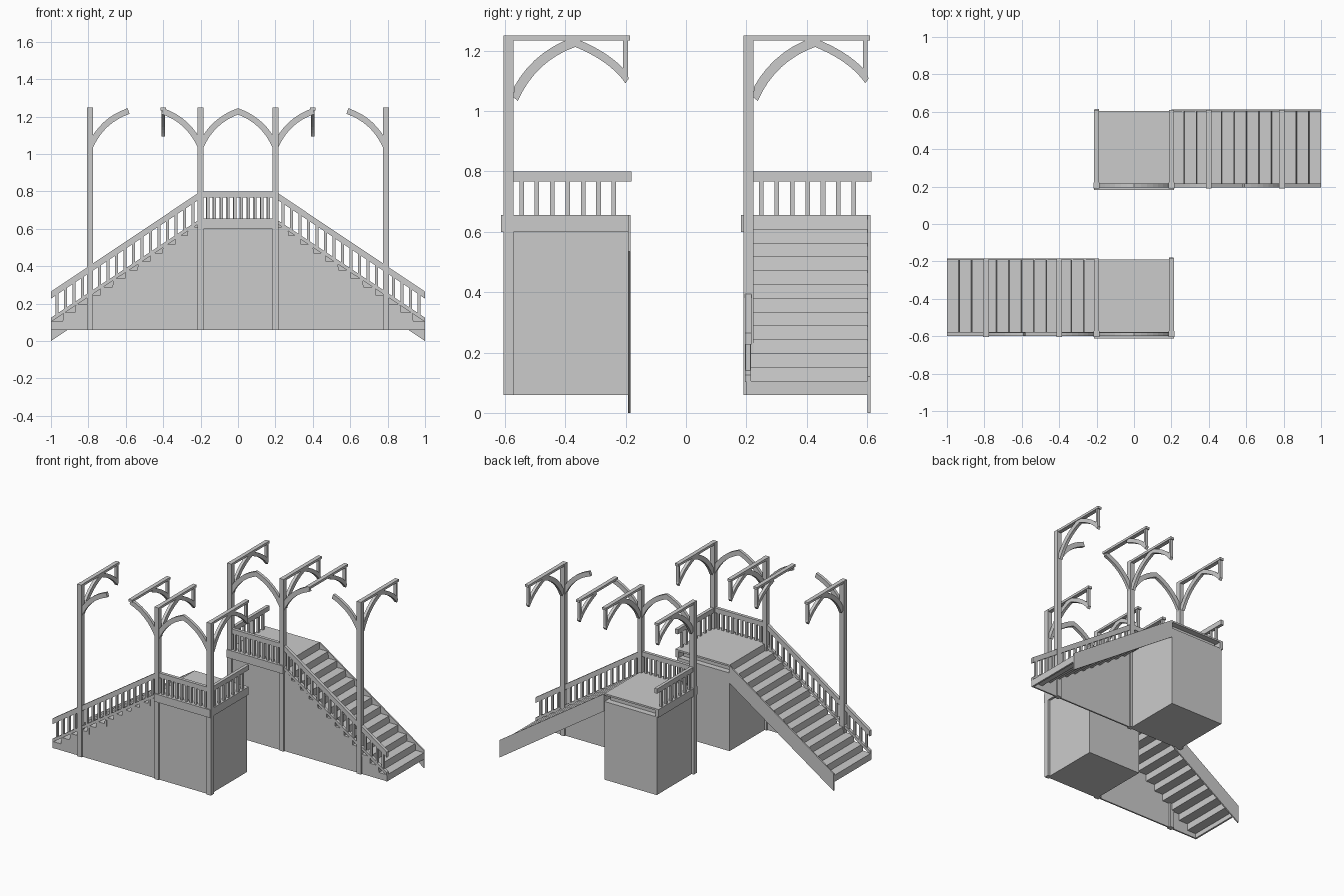
import bpy, bmesh
from mathutils import Vector

cube = bpy.data.objects.get("Cube")
if cube:
    bpy.data.objects.remove(cube)

mat = bpy.data.materials.new("plain grey")
mat.use_nodes = True
GREY = (0.6, 0.6, 0.6, 1)
mat.diffuse_color = GREY
mat.node_tree.nodes["Principled BSDF"].inputs["Base Color"].default_value = GREY


def prism(axis, pts, lo, hi):
    """Outline in the plane across the axis, extruded from lo to hi."""
    def at(p, d):
        return (d, p[0], p[1]) if axis == "x" else (p[0], d, p[1])
    return [at(p, lo) for p in pts], [at(p, hi) for p in pts]


def box(x0, x1, y0, y1, z0, z1):
    return prism("y", [(x0, z0), (x1, z0), (x1, z1), (x0, z1)], y0, y1)


def build(name, solids, flip, dy):
    """Make one object out of several prisms, mirrored in x if flip is -1."""
    bm = bmesh.new()
    for lower, upper in solids:
        a = [bm.verts.new((flip * x, y + dy, z)) for x, y, z in lower]
        b = [bm.verts.new((flip * x, y + dy, z)) for x, y, z in upper]
        bm.faces.new(a)
        bm.faces.new(b[::-1])
        n = len(a)
        for i in range(n):
            j = (i + 1) % n
            bm.faces.new((a[i], b[i], b[j], a[j]))
    bmesh.ops.recalc_face_normals(bm, faces=bm.faces)
    mesh = bpy.data.meshes.new(name)
    bm.to_mesh(mesh)
    bm.free()
    mesh.materials.append(mat)
    bpy.context.collection.objects.link(bpy.data.objects.new(name, mesh))


def brace(axis, start, direction, lo, hi, drop=0.19, reach=0.205, thick=0.032):
    """Curved half arch rising from a post to the beam."""
    foot, knee, tip = (Vector(v) for v in ((0, -drop), (reach * 0.3, -0.05), (reach, 0)))
    outer, inner = [], []
    steps = 8
    for i in range(steps + 1):
        t = i / steps
        p = foot * (1 - t) ** 2 + knee * 2 * t * (1 - t) + tip * t * t
        d = ((knee - foot) * (1 - t) + (tip - knee) * t).normalized()
        side = Vector((-d.y, d.x)) * thick / 2
        for line, q in ((outer, p + side), (inner, p - side)):
            line.append((start + direction * max(q.x, 0), min(1.23 + q.y, 1.25)))
    return prism(axis, outer + inner[::-1], lo, hi)


# Shared layout, for a flight that goes down towards +x
FRONT, BACK = -0.605, -0.19
TOP, BASE, DECK = 1.25, 0.06, 0.655
HALF, END = 0.2, 1.0
TREADS = 12
RUN = (END - HALF) / TREADS
RISE = (DECK - BASE) / (TREADS + 1)
POSTS = (-HALF, HALF, 0.79)


def slope(x, low, high):
    return low + (high - low) * (END - x) / (END - HALF)


def sloped(low, high, thick, y0, y1):
    return prism("y", [(HALF, high), (END, low), (END, low - thick), (HALF, high - thick)], y0, y1)


def staircase(label, flip, dy):
    def add(name, solids):
        build(label + "_" + name, solids, flip, dy)

    # Platform with hollow edge under the deck
    add("platform_base", [box(-HALF, HALF, FRONT + 0.01, BACK, BASE, 0.6)])
    add("platform_deck", [box(-HALF, HALF, FRONT, BACK, DECK - 0.012, DECK),
                          box(-HALF + 0.02, HALF - 0.02, FRONT + 0.02, BACK - 0.04, 0.6, DECK - 0.012)])
    add("platform_trim", [box(-0.215, 0.215, -0.613, -0.59, 0.6, DECK),
                          box(-0.215, -0.19, -0.59, BACK, 0.6, DECK)])

    # Zigzag flight of steps
    upper, lower = [(HALF, DECK)], [(HALF, DECK - RISE - 0.015)]
    for i in range(TREADS):
        x, z = HALF + i * RUN, DECK - (i + 1) * RISE
        upper += [(x + 0.004, z), (x + RUN, z)]
        lower += [(x + RUN - 0.012, z - 0.015), (x + RUN - 0.012, z - RISE - 0.015)]
    lower = lower[:-1] + [(END - 0.012, BASE)]
    add("steps", [prism("y", upper + [(END, BASE)] + lower[::-1], FRONT + 0.01, BACK)])

    # Side panel below the steps
    panel = [(HALF, BASE)] + [(x, max(z, BASE)) for x, z in reversed(lower)]
    add("side_panel", [prism("y", panel, FRONT + 0.012, FRONT + 0.022)])
    add("back_stringer", [sloped(0.12, DECK, 0.12, BACK - 0.003, BACK + 0.006)])

    # Posts
    add("posts", [box(x - 0.016, x + 0.016, FRONT, FRONT + 0.033, BASE, TOP) for x in POSTS])

    # Handrails and lower rail
    add("handrails", [box(-HALF - 0.01, HALF, -0.6, -0.578, 0.767, 0.8),
                      box(-HALF - 0.01, -HALF + 0.012, -0.6, -0.18, 0.767, 0.8),
                      sloped(0.265, 0.8, 0.038, -0.6, -0.578)])
    add("lower_rail", [sloped(0.125, DECK, 0.022, -0.6, -0.58)])

    # Balusters
    w = 0.0075
    bars = [box(x - w, x + w, -0.597, -0.582, DECK, 0.77)
            for x in (-0.2 + 0.036 * i for i in range(1, 11))]
    bars += [box(-HALF - w, -HALF + w, y - w, y + w, DECK, 0.77)
             for y in (-0.545 + 0.051 * i for i in range(7))]
    for i in range(17):
        x = HALF + 0.04 + i * 0.0455
        if abs(x - POSTS[2]) < 0.02:
            continue
        foot, head = slope(x, 0.115, 0.645), slope(x, 0.235, 0.77)
        bars.append(box(x - w, x + w, -0.597, -0.582, foot, head))
    add("balusters", bars)

    # Overhead beams, each with a hanging end and curved braces
    beams, arches = [], []
    for x in POSTS + (0.4,):
        beams += [box(x - 0.014, x + 0.014, FRONT, -0.185, 1.234, TOP),
                  box(x - 0.01, x + 0.01, -0.208, -0.193, 1.12, 1.234)]
        arches.append(brace("x", BACK, -1, x - 0.01, x + 0.01, 0.13, 0.185, 0.026))
        if x in POSTS:
            arches.append(brace("x", FRONT + 0.033, 1, x - 0.01, x + 0.01))
    add("beams", beams)

    # Half arches along the walkway
    for x, d in ((-HALF, 1), (HALF, -1), (HALF, 1), (POSTS[2], -1)):
        arches.append(brace("y", x, d, FRONT + 0.006, FRONT + 0.026))
    add("arched_braces", arches)


staircase("front", -1, 0)
staircase("back", 1, 0.795)
